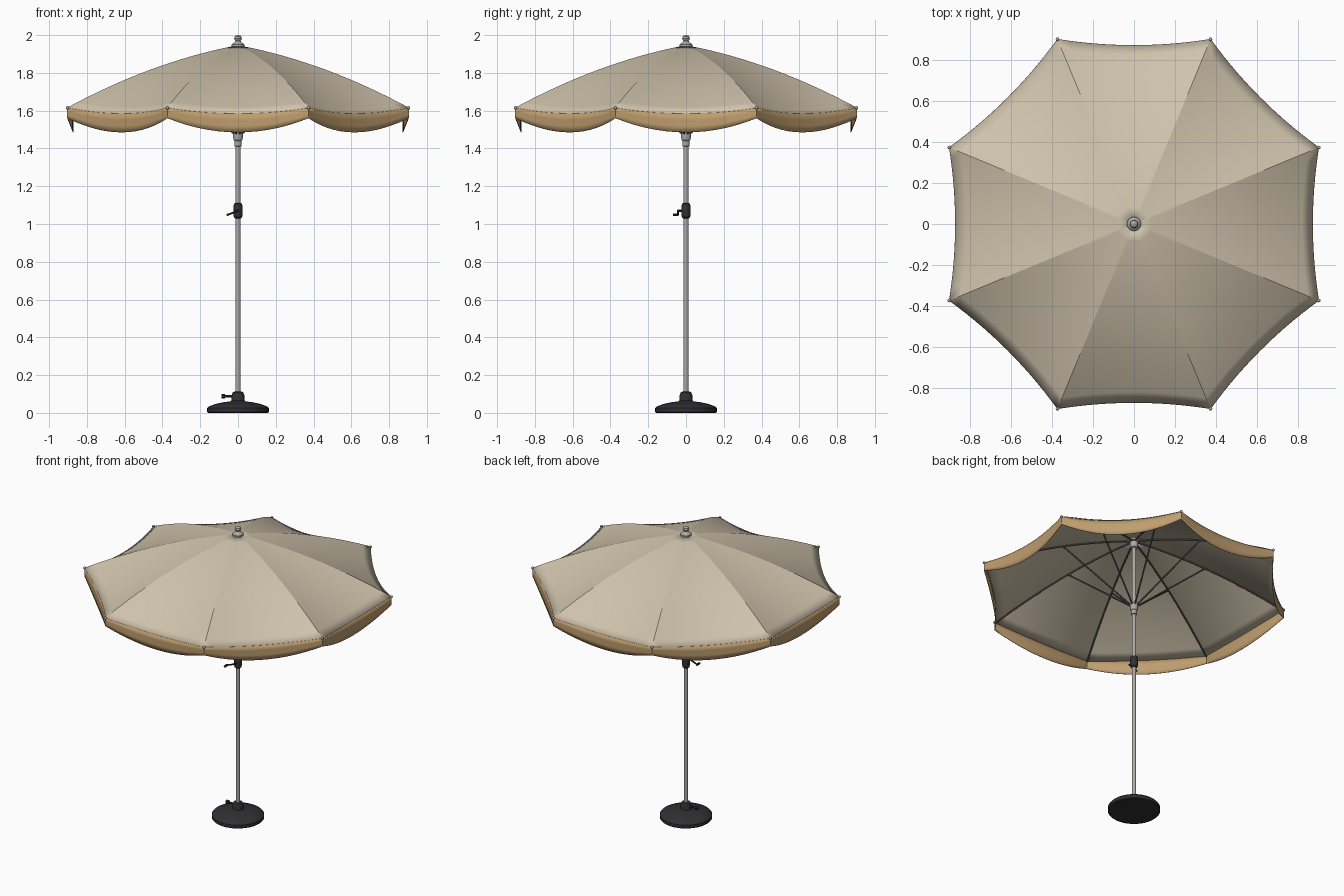
import bpy, bmesh
from math import sin, cos, pi, radians
from mathutils import Vector

if "Cube" in bpy.data.objects:
    bpy.data.objects.remove(bpy.data.objects["Cube"])


def material(name, rgb):
    m = bpy.data.materials.new(name)
    m.diffuse_color = (*rgb, 1)
    m.use_nodes = True
    m.node_tree.nodes["Principled BSDF"].inputs["Base Color"].default_value = m.diffuse_color
    return m


CREAM = material("cream_fabric", (0.62, 0.54, 0.41))
TAN = material("tan_fabric", (0.52, 0.34, 0.16))
METAL = material("pole_metal", (0.42, 0.40, 0.37))
RIB = material("rib_metal", (0.10, 0.10, 0.095))
DARK = material("dark_plastic", (0.03, 0.03, 0.033))


def finish(name, bm, mat, angle=30):
    me = bpy.data.meshes.new(name)
    bmesh.ops.recalc_face_normals(bm, faces=bm.faces)
    bm.to_mesh(me)
    bm.free()
    me.shade_smooth()
    me.set_sharp_from_angle(angle=radians(angle))
    me.materials.append(mat)
    ob = bpy.data.objects.new(name, me)
    bpy.context.collection.objects.link(ob)
    return ob


def lathe(name, profile, mat, n=32):
    """Closed surface of revolution about z from (radius, z) points."""
    bm = bmesh.new()
    rings = [[bm.verts.new((r * cos(2 * pi * i / n), r * sin(2 * pi * i / n), z))
              for i in range(n)] for r, z in profile]
    for a, b in zip(rings, rings[1:]):
        for i in range(n):
            j = (i + 1) % n
            bm.faces.new((a[i], a[j], b[j], b[i]))
    bm.faces.new(rings[0])
    bm.faces.new(rings[-1])
    return finish(name, bm, mat)


def add_rod(bm, a, b, r, n=10):
    a, b = Vector(a), Vector(b)
    d = b - a
    mtx = d.to_track_quat('Z', 'Y').to_matrix().to_4x4()
    mtx.translation = (a + b) / 2
    bmesh.ops.create_cone(bm, cap_ends=True, segments=n, radius1=r, radius2=r,
                          depth=d.length, matrix=mtx)


def rods(name, segs, mat):
    bm = bmesh.new()
    for a, b, r in segs:
        add_rod(bm, a, b, r)
    return finish(name, bm, mat)


R = 0.977


def rib(k, t, dz=0.0):
    a = radians(22.5 + 45 * k)
    z = 1.945 - 0.33 * t + 0.16 * t * (1 - t)
    return Vector((R * t * cos(a), R * t * sin(a), z + dz))


def panel(k, t, s):
    """Point on a fabric panel, sagging in and down between two ribs."""
    p = rib(k, t).lerp(rib(k + 1, t), s)
    w = 4 * s * (1 - s) * t * t
    mid = radians(45 * (k + 1))
    return p - Vector((cos(mid), sin(mid), 1)) * 0.03 * w


def grid(bm, f, nu, nv):
    v = [[bm.verts.new(f(i / nu, j / nv)) for j in range(nv + 1)] for i in range(nu + 1)]
    for i in range(nu):
        for j in range(nv):
            bm.faces.new((v[i][j], v[i + 1][j], v[i + 1][j + 1], v[i][j + 1]))


def fabric(name, f, nu, nv, mat, angle):
    bm = bmesh.new()
    for k in range(8):
        grid(bm, lambda u, v: f(k, u, v), nu, nv)
    bmesh.ops.remove_doubles(bm, verts=bm.verts, dist=1e-4)
    ob = finish(name, bm, mat, angle)
    mod = ob.modifiers.new("thickness", 'SOLIDIFY')
    mod.thickness = 0.003
    mod.offset = 0
    return ob


# Canopy and scalloped valance
fabric("canopy", lambda k, u, v: panel(k, 0.03 + 0.97 * u, v), 16, 14, CREAM, 16)
fabric("valance", lambda k, u, v: panel(k, 1, v)
       - Vector((0, 0, u * (0.055 + 0.045 * 4 * v * (1 - v)))), 3, 14, TAN, 30)

# Ribs under the canopy and struts from the runner
segs = []
for k in range(8):
    for i in range(8):
        segs.append((rib(k, 0.02 + 0.98 * i / 8, -0.007),
                     rib(k, 0.02 + 0.98 * (i + 1) / 8, -0.007), 0.005))
rods("ribs", segs, RIB)
struts = []
for k in range(8):
    d = rib(k, 1)
    d.z = 0
    d.normalize()
    struts.append((d * 0.018 + Vector((0, 0, 1.475)), rib(k, 0.47, -0.01), 0.005))
rods("struts", struts, RIB)

# Rib end caps
bm = bmesh.new()
for k in range(8):
    n0 = set(bm.verts)
    bmesh.ops.create_uvsphere(bm, u_segments=12, v_segments=8, radius=0.009)
    bmesh.ops.translate(bm, verts=[v for v in bm.verts if v not in n0], vec=rib(k, 1))
finish("rib_caps", bm, METAL)

# Pole, hubs and finial
lathe("pole", [(0.0135, 0.05), (0.0135, 1.94)], METAL, 24)
lathe("runner", [(0.015, 1.41), (0.018, 1.412), (0.018, 1.44), (0.024, 1.447),
                 (0.026, 1.46), (0.026, 1.485), (0.022, 1.495), (0.014, 1.497)], METAL)
lathe("top_hub", [(0.014, 1.885), (0.024, 1.89), (0.026, 1.90), (0.026, 1.93), (0.014, 1.935)], METAL)
lathe("finial", [(0.03, 1.935), (0.034, 1.94), (0.034, 1.95), (0.024, 1.958), (0.016, 1.966),
                 (0.014, 1.97), (0.018, 1.975), (0.0205, 1.983), (0.018, 1.992),
                 (0.011, 1.998), (0.003, 2.0)], METAL)

# Crank housing and handle
lathe("crank_housing", [(0.016, 1.03), (0.022, 1.036), (0.0235, 1.045), (0.0235, 1.098),
                        (0.021, 1.107), (0.015, 1.11)], DARK)
rods("crank_handle", [((0, -0.015, 1.07), (0, -0.045, 1.07), 0.007),
                      ((0.004, -0.043, 1.072), (-0.056, -0.043, 1.048), 0.005),
                      ((-0.054, -0.039, 1.049), (-0.054, -0.068, 1.049), 0.0075)], DARK)

# Weighted base with clamp knob
lathe("base", [(0.158, 0), (0.163, 0.005), (0.163, 0.025), (0.155, 0.034), (0.12, 0.047),
               (0.08, 0.056), (0.04, 0.061), (0.035, 0.065), (0.033, 0.095),
               (0.028, 0.108), (0.022, 0.112), (0.014, 0.112)], DARK, 48)
rods("clamp_knob", [((-0.02, 0, 0.088), (-0.07, 0, 0.088), 0.006),
                    ((-0.068, 0, 0.088), (-0.088, 0, 0.088), 0.012)], DARK)
